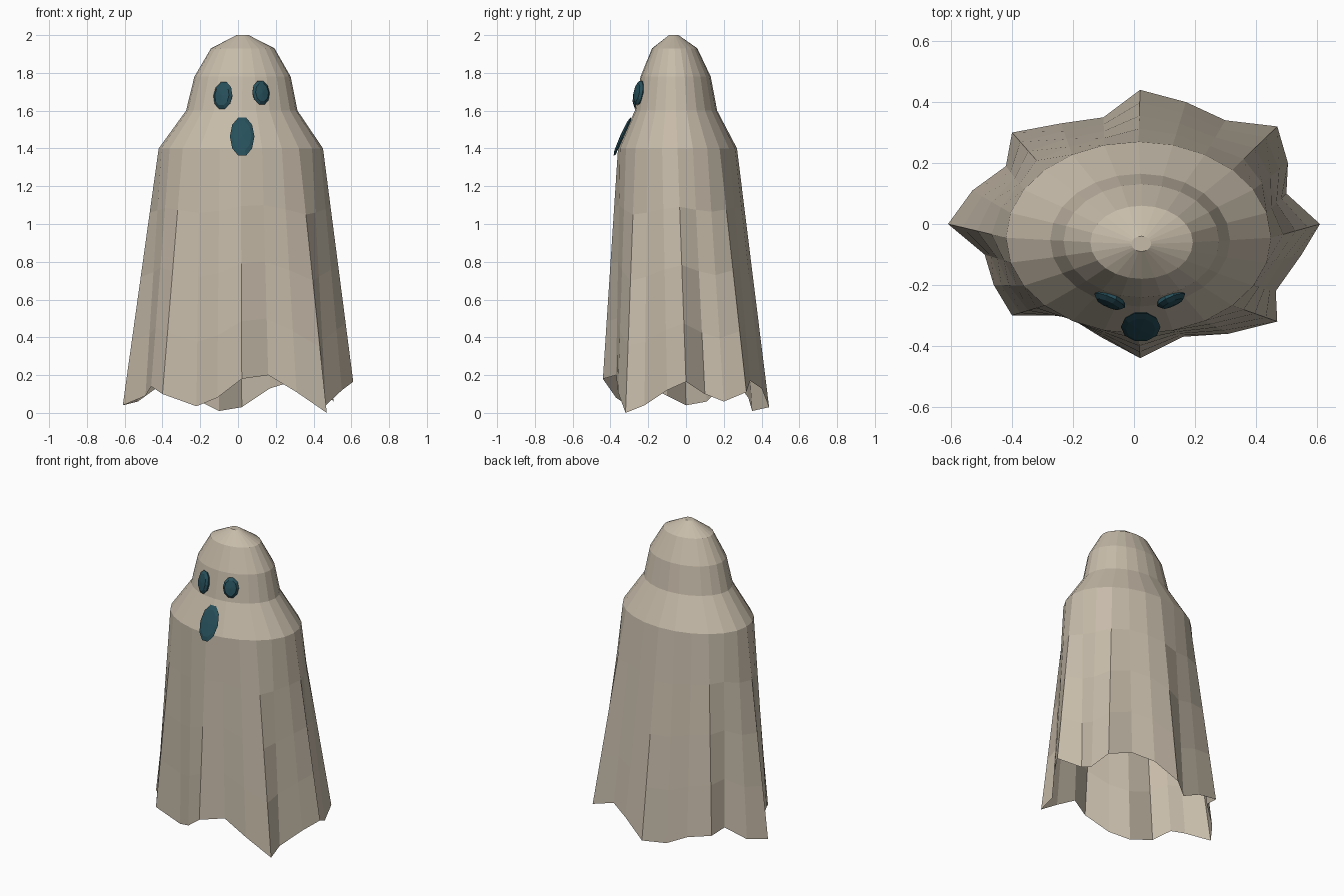
import bpy, bmesh, math

if "Cube" in bpy.data.objects:
    bpy.data.objects.remove(bpy.data.objects["Cube"])

def material(name, rgb):
    m = bpy.data.materials.new(name)
    m.diffuse_color = (*rgb, 1)
    m.use_nodes = True
    m.node_tree.nodes["Principled BSDF"].inputs["Base Color"].default_value = m.diffuse_color
    return m

CLOTH = material("cloth_beige", (0.57, 0.50, 0.40))
TEAL = material("dark_teal", (0.02, 0.08, 0.105))
N = 24

def finish(bm, name, mat):
    bmesh.ops.recalc_face_normals(bm, faces=bm.faces)
    me = bpy.data.meshes.new(name)
    bm.to_mesh(me)
    bm.free()
    me.materials.append(mat)
    ob = bpy.data.objects.new(name, me)
    bpy.context.collection.objects.link(ob)
    return ob

def bridge(bm, rings):
    for a, b in zip(rings, rings[1:]):
        n = len(a)
        for i in range(n):
            bm.faces.new((a[i], a[(i + 1) % n], b[(i + 1) % n], b[i]))

def ellipse(cx, cy, rx, ry, z):
    return [(cx + rx * math.cos(i * math.tau / N),
             cy + ry * math.sin(i * math.tau / N), z) for i in range(N)]

# Ragged, pleated hem, counter-clockwise from the right-hand corner
HEM = [(.61, 0, .165), (.50, .10, .10), (.505, .20, .06), (.47, .32, .11),
       (.30, .34, .17), (.17, .40, .13), (.02, .44, .03), (-.10, .35, .01),
       (-.24, .33, .08), (-.40, .30, .12), (-.42, .19, .14), (-.53, .11, .06),
       (-.61, 0, .04), (-.49, -.10, .09), (-.46, -.20, .14), (-.40, -.30, .10),
       (-.22, -.30, .035), (-.11, -.37, .08), (.02, -.44, .18), (.16, -.37, .20),
       (.31, -.36, .11), (.47, -.32, 0), (.465, -.22, .04), (.55, -.10, .12)]

# Draped sheet: rounded head, sloping shoulders, open pleated skirt
shoulder = ellipse(.015, -.045, .435, .315, 1.40)
rows = [ellipse(.024, -.065, .032, .025, 2.0),
        ellipse(.025, -.06, .168, .12, 1.93),
        ellipse(.024, -.055, .255, .186, 1.78),
        ellipse(.02, -.053, .295, .218, 1.60),
        shoulder]
for t in (.25, .5, .75, 1):
    rows.append([tuple(p + (q - p) * t for p, q in zip(s, h))
                 for s, h in zip(shoulder, HEM)])
bm = bmesh.new()
rings = [[bm.verts.new(p) for p in row] for row in rows]
bridge(bm, rings)
bm.faces.new(rings[0])
sheet = finish(bm, "sheet", CLOTH)
# make the open sheet face outward
if sheet.data.polygons[0].normal.z < 0:
    sheet.data.flip_normals()

# Facial features: slightly domed oval plates facing the front
def oval(name, loc, rx, rz, depth, tilt, yaw):
    bm = bmesh.new()
    rings = []
    for scale, y in ((.9, depth), (1, 0), (.75, -depth)):
        rings.append([bm.verts.new((rx * scale * math.cos(k * math.tau / 10), y,
                                    rz * scale * math.sin(k * math.tau / 10)))
                      for k in range(10)])
    bridge(bm, rings)
    bm.faces.new(rings[0])
    tip = bm.verts.new((0, -depth * 1.4, 0))
    for i in range(10):
        bm.faces.new((rings[2][i], rings[2][(i + 1) % 10], tip))
    ob = finish(bm, name, TEAL)
    ob.location = loc
    ob.rotation_euler = (tilt, 0, yaw)

oval("left_eye", (-.08, -.252, 1.68), .055, .076, .013, -.17, -.42)
oval("right_eye", (.122, -.250, 1.695), .05, .067, .013, -.17, .42)
oval("mouth", (.022, -.338, 1.463), .065, .117, .008, -.42, 0)
